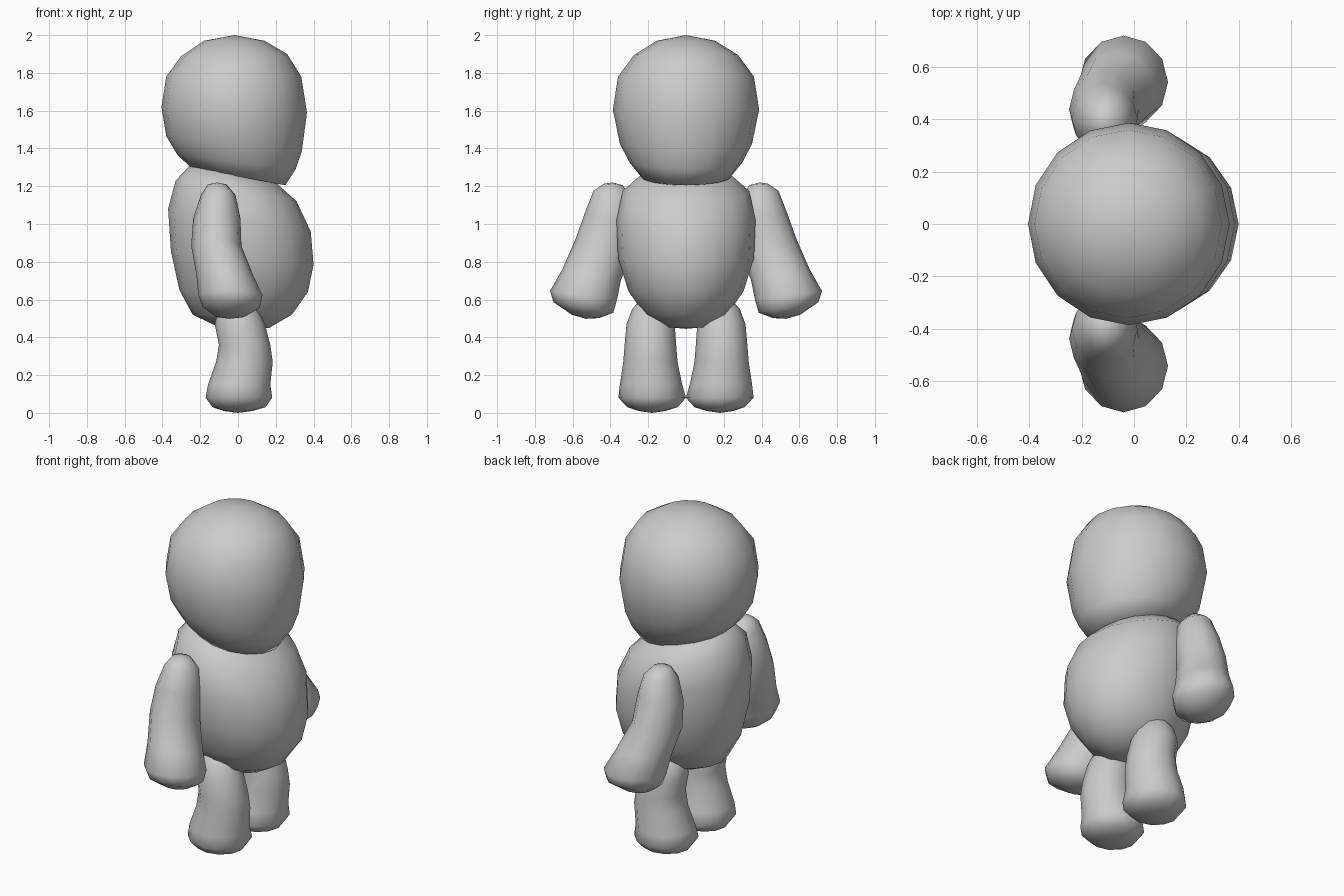
import bpy, bmesh, math
from mathutils import Vector

cube = bpy.data.objects.get("Cube")
if cube:
    bpy.data.objects.remove(cube, do_unlink=True)

grey = bpy.data.materials.new("plain grey")
grey.use_nodes = True
COLOUR = (0.6, 0.6, 0.6, 1)
grey.diffuse_color = COLOUR
grey.node_tree.nodes["Principled BSDF"].inputs["Base Color"].default_value = COLOUR


def loft(name, top, rings, bottom, segments):
    """Skin elliptical rings (centre, half axis a, half axis b) between two end points."""
    bm = bmesh.new()
    loops = []
    for c, a, b in rings:
        angles = [2 * math.pi * i / segments for i in range(segments)]
        loops.append([bm.verts.new(c + a * math.cos(t) + b * math.sin(t)) for t in angles])
    ends = bm.verts.new(top), bm.verts.new(bottom)
    for i in range(segments):
        j = (i + 1) % segments
        bm.faces.new((ends[0], loops[0][i], loops[0][j]))
        bm.faces.new((ends[1], loops[-1][j], loops[-1][i]))
        for up, low in zip(loops, loops[1:]):
            bm.faces.new((up[i], low[i], low[j], up[j]))
    bmesh.ops.recalc_face_normals(bm, faces=bm.faces)
    for f in bm.faces:
        f.smooth = True
    mesh = bpy.data.meshes.new(name)
    bm.to_mesh(mesh)
    bm.free()
    mesh.materials.append(grey)
    obj = bpy.data.objects.new(name, mesh)
    bpy.context.collection.objects.link(obj)


def trunk_rings(rows):
    """Rows: back x, back z, belly x, belly z, half width in y."""
    for x0, z0, x1, z1, ry in rows:
        yield (Vector(((x0 + x1) / 2, 0, (z0 + z1) / 2)),
               Vector(((x1 - x0) / 2, 0, (z1 - z0) / 2)), Vector((0, ry, 0)))


def limb_rings(rows, side):
    """Rows: inner y, inner z, outer y, outer z, centre x, half depth in x."""
    for y0, z0, y1, z1, xc, rx in rows:
        yield (Vector((xc, side * (y0 + y1) / 2, (z0 + z1) / 2)),
               Vector((0, side * (y1 - y0) / 2, (z1 - z0) / 2)), Vector((rx, 0, 0)))


# Head: round, with a slanted flattened underside
loft("head", (-0.02, 0, 2.0), trunk_rings([
    (-0.18, 1.97, 0.14, 1.97, 0.155),
    (-0.30, 1.89, 0.26, 1.90, 0.275),
    (-0.38, 1.78, 0.335, 1.78, 0.36),
    (-0.405, 1.62, 0.365, 1.59, 0.387),
    (-0.38, 1.465, 0.338, 1.385, 0.35),
    (-0.32, 1.365, 0.305, 1.29, 0.30),
    (-0.25, 1.30, 0.25, 1.205, 0.24),
]), (0, 0, 1.25), 16)

# Body: egg with the belly towards +x
loft("body", (0, 0, 1.32), trunk_rings([
    (-0.26, 1.305, 0.20, 1.22, 0.235),
    (-0.33, 1.23, 0.31, 1.12, 0.335),
    (-0.37, 1.08, 0.385, 0.96, 0.368),
    (-0.355, 0.855, 0.40, 0.785, 0.36),
    (-0.31, 0.65, 0.37, 0.64, 0.305),
    (-0.24, 0.52, 0.285, 0.52, 0.22),
    (-0.125, 0.465, 0.165, 0.45, 0.11),
]), (0.04, 0, 0.445), 16)

# Arms and legs, one per side
ARM = [
    (0.335, 1.205, 0.435, 1.213, -0.11, 0.05),
    (0.28, 1.13, 0.49, 1.175, -0.105, 0.092),
    (0.27, 1.00, 0.535, 1.06, -0.112, 0.125),
    (0.29, 0.85, 0.585, 0.92, -0.115, 0.133),
    (0.345, 0.70, 0.655, 0.76, -0.07, 0.150),
    (0.365, 0.60, 0.72, 0.645, -0.04, 0.170),
    (0.385, 0.53, 0.70, 0.585, -0.035, 0.150),
    (0.46, 0.502, 0.605, 0.52, -0.04, 0.08),
]
LEG = [
    (0.13, 0.60, 0.24, 0.60, 0, 0.06),
    (0.08, 0.55, 0.285, 0.55, 0, 0.105),
    (0.06, 0.47, 0.315, 0.47, 0.01, 0.133),
    (0.052, 0.36, 0.325, 0.36, 0.035, 0.136),
    (0.045, 0.27, 0.332, 0.27, 0.034, 0.150),
    (0.02, 0.15, 0.35, 0.15, 0.006, 0.165),
    (0.0, 0.08, 0.358, 0.08, 0.005, 0.176),
    (0.045, 0.03, 0.31, 0.03, 0.005, 0.140),
    (0.11, 0.01, 0.25, 0.01, 0.0, 0.075),
]
for side, label in ((-1, "front"), (1, "rear")):
    loft(label + "_arm", (-0.11, side * 0.39, 1.22), limb_rings(ARM, side),
         (-0.045, side * 0.53, 0.498), 12)
    loft(label + "_leg", (0, side * 0.185, 0.62), limb_rings(LEG, side),
         (0, side * 0.18, 0.0), 12)
